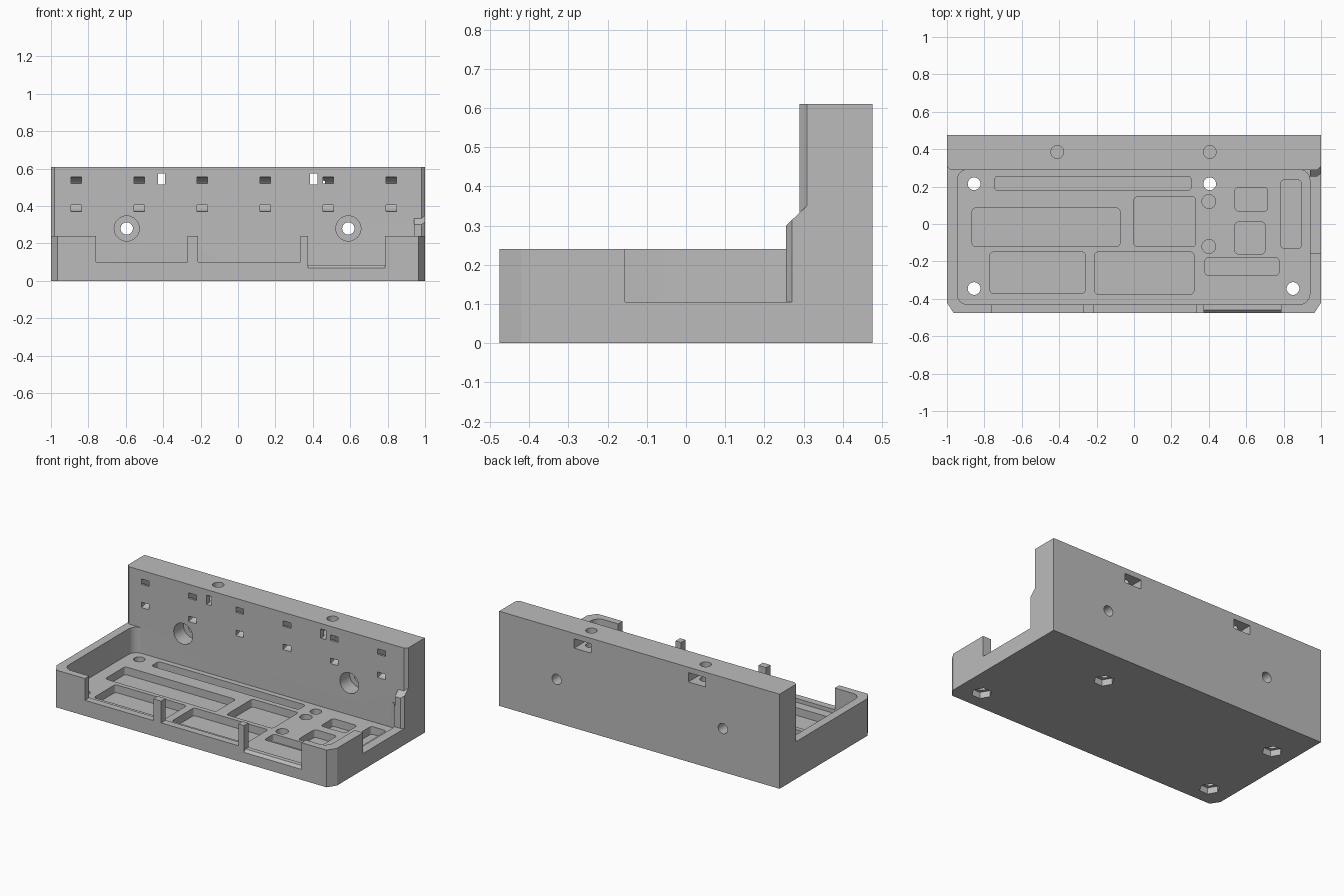
import bpy, bmesh
from math import sin, cos, pi, radians

cube = bpy.data.objects.get("Cube")
if cube:
    bpy.data.objects.remove(cube, do_unlink=True)

grey = bpy.data.materials.new("plain grey")
grey.use_nodes = True
COLOUR = (0.5, 0.5, 0.5, 1)
grey.diffuse_color = COLOUR
for node in grey.node_tree.nodes:
    if node.type == 'BSDF_PRINCIPLED':
        node.inputs["Base Color"].default_value = COLOUR


def prism(name, outline, axis, lo, hi):
    """Extrude a flat outline along an axis."""
    place = {'x': lambda a, b, t: (t, a, b),
             'y': lambda a, b, t: (a, t, b),
             'z': lambda a, b, t: (a, b, t)}[axis]
    bm = bmesh.new()
    ends = [[bm.verts.new(place(a, b, t)) for a, b in outline] for t in (lo, hi)]
    bm.faces.new(ends[0])
    bm.faces.new(ends[1])
    n = len(outline)
    for i in range(n):
        j = (i + 1) % n
        bm.faces.new((ends[0][i], ends[0][j], ends[1][j], ends[1][i]))
    bmesh.ops.recalc_face_normals(bm, faces=bm.faces)
    mesh = bpy.data.meshes.new(name)
    bm.to_mesh(mesh)
    bm.free()
    mesh.materials.append(grey)
    obj = bpy.data.objects.new(name, mesh)
    bpy.context.collection.objects.link(obj)
    return obj


def arc(cx, cy, r, start, end, steps):
    angles = [radians(start + (end - start) * i / steps) for i in range(steps + 1)]
    return [(cx + r * cos(t), cy + r * sin(t)) for t in angles]


def circle(cx, cy, r, sides=32, turn=0):
    return arc(cx, cy, r, turn, turn + 360, sides)[:-1]


def rect(x0, x1, y0, y1):
    return [(x0, y0), (x1, y0), (x1, y1), (x0, y1)]


def rounded(x0, x1, y0, y1, r):
    corners = [(x1 - r, y1 - r), (x0 + r, y1 - r), (x0 + r, y0 + r), (x1 - r, y0 + r)]
    return [p for k, (x, y) in enumerate(corners)
            for p in arc(x, y, r, 90 * k, 90 * k + 90, 6)]


def combine(tool, operation):
    mod = body.modifiers.new("shape", 'BOOLEAN')
    mod.operation = operation
    mod.solver = 'EXACT'
    mod.object = tool
    bpy.context.view_layer.objects.active = body
    bpy.ops.object.modifier_apply(modifier=mod.name)
    bpy.data.objects.remove(tool, do_unlink=True)


def cut(outline, axis, lo, hi):
    combine(prism("cutter", outline, axis, lo, hi), 'DIFFERENCE')


# Block with chamfered front corners
Y = 0.475
body = prism("tray_and_back_wall",
             [(-0.965, -Y), (0.965, -Y), (1, -0.42), (1, Y), (-1, Y), (-1, -0.42)],
             'z', 0, 0.61)

# Space in front of the back wall, with chamfered wall edges
FLOOR, RIM, WALL = 0.075, 0.24, 0.29
cut([(-1.1, -1), (1.1, -1), (1.1, 0.398), (0.98, WALL), (-0.98, WALL), (-1.1, 0.398)],
    'z', RIM, 1)

# Tray interior
cut(rounded(-0.945, 0.94, -0.43, WALL, 0.055), 'z', FLOOR, 0.3)

# Openings in the front lip and the right side
for x0, x1, sill in ((-0.76, -0.27, 0.1), (-0.215, 0.335, 0.1), (0.375, 0.785, 0.084)):
    cut(rect(x0, x1, sill, 0.3), 'y', -0.6, -0.4)
cut([(-0.485, 0.058), (-0.449, 0.094), (-0.485, 0.094)], 'x', 0.375, 0.785)
cut(rect(-0.155, 0.255, 0.105, 0.3), 'x', 0.9, 1.1)

# Sloped post at the right end of the wall
post = prism("post", [(0.255, 0.09), (0.255, 0.3), (0.308, 0.35), (0.33, 0.35), (0.33, 0.09)],
             'x', 0.94, 1)
combine(post, 'UNION')
cut([(0.96, 0.24), (1.02, 0.24), (1.02, 0.285)], 'z', 0.105, 0.4)

# Shallow component pockets in the floor
pockets = ((-0.745, 0.305, 0.18, 0.255), (-0.865, -0.075, -0.12, 0.085),
           (0, 0.33, -0.12, 0.145), (-0.77, -0.26, -0.37, -0.15),
           (-0.21, 0.32, -0.375, -0.15), (0.38, 0.775, -0.275, -0.18),
           (0.54, 0.715, 0.07, 0.195), (0.54, 0.7, -0.16, 0.01),
           (0.785, 0.895, -0.13, 0.235))
for p in pockets:
    cut(rounded(*p, 0.018), 'z', 0.025, 0.2)
for y in (-0.12, 0.12):
    cut(circle(0.4, y, 0.037), 'z', 0.025, 0.2)

# Floor screw holes with hexagonal nut recesses underneath
for x, y in ((-0.855, 0.215), (-0.855, -0.345), (0.405, 0.215), (0.85, -0.345)):
    cut(circle(x, y, 0.034), 'z', -0.1, 0.2)
    cut(circle(x, y, 0.06, 6), 'z', -0.1, 0.04)

# Counterbored mounting holes through the wall
for x in (-0.595, 0.59):
    cut(circle(x, 0.28, 0.033), 'y', 0.2, 0.6)
    cut(circle(x, 0.28, 0.067), 'y', 0.2, 0.39)

# Curved tie channels in the wall face
channel = ([(0.25, 0.37)] + arc(WALL, 0.4625, 0.0925, -90, 90, 14) + [(0.25, 0.555)]
           + [(0.25, 0.52)] + arc(WALL, 0.4625, 0.0575, 90, -90, 14) + [(0.25, 0.405)])
for i in range(6):
    x = -0.865 + 0.337 * i
    cut(channel, 'x', x - 0.028, x + 0.028)

# Top screw holes with nut slots open to the back and a slit to the front
for x in (-0.41, 0.405):
    cut([(x - 0.06, 0.6), (x - 0.06, 0.35), (x, 0.315), (x + 0.06, 0.35), (x + 0.06, 0.6)],
        'z', 0.515, 0.575)
    cut(rect(x - 0.019, x + 0.019, 0.515, 0.575), 'y', 0.2, 0.4)
    cut(circle(x, 0.385, 0.034), 'z', 0.48, 0.7)

bpy.ops.object.select_all(action='DESELECT')
body.select_set(True)
bpy.context.view_layer.objects.active = body
bpy.ops.object.shade_smooth_by_angle(angle=radians(25))
